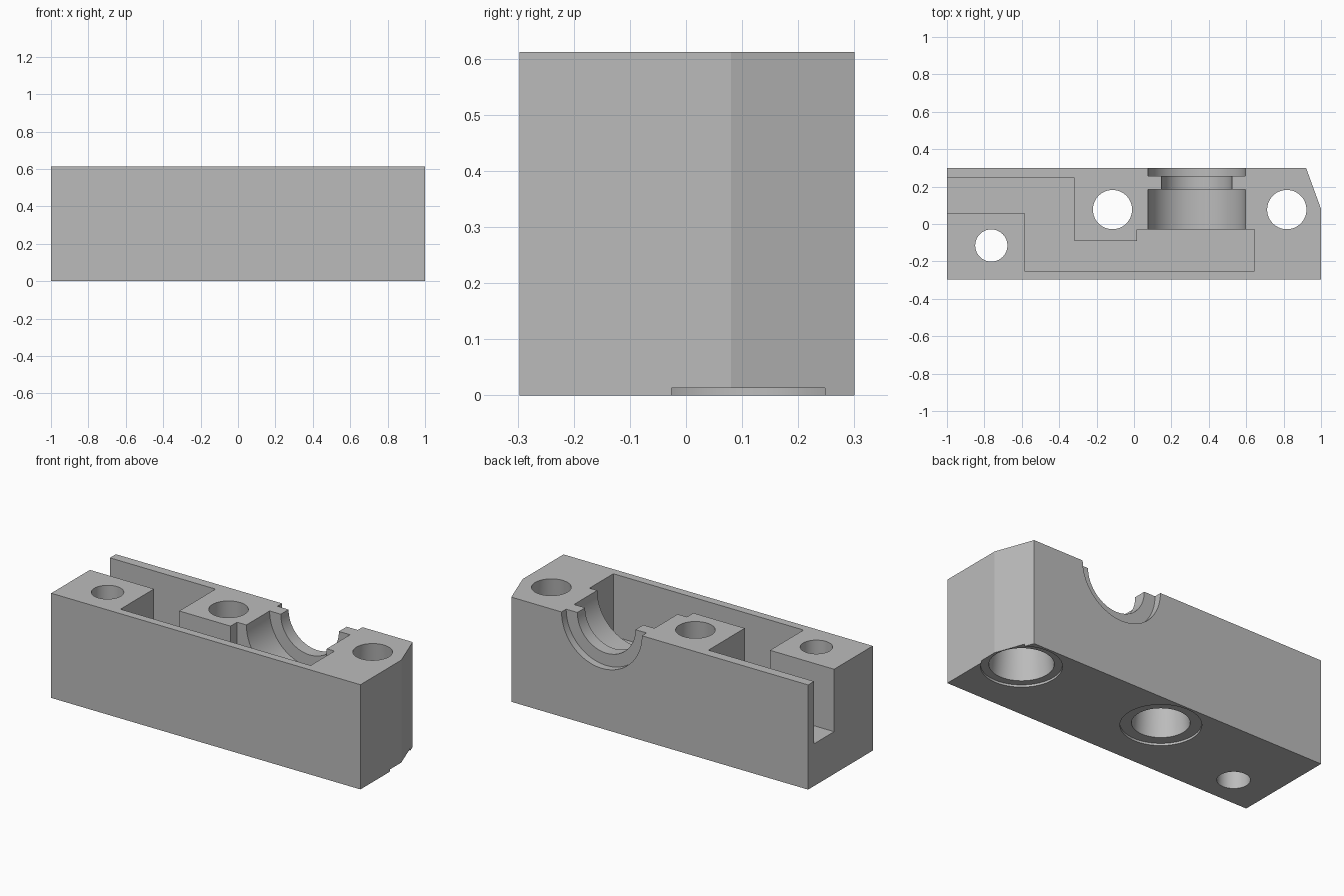
import bpy, bmesh, math
from mathutils import Matrix

default = bpy.data.objects.get("Cube")
if default:
    bpy.data.objects.remove(default, do_unlink=True)

HEIGHT = 0.612

grey = bpy.data.materials.new("plain grey")
grey.use_nodes = True
color = (0.5, 0.5, 0.5, 1)
grey.diffuse_color = color
grey.node_tree.nodes["Principled BSDF"].inputs["Base Color"].default_value = color


def finish(bm, name):
    bmesh.ops.recalc_face_normals(bm, faces=bm.faces)
    mesh = bpy.data.meshes.new(name)
    bm.to_mesh(mesh)
    bm.free()
    mesh.materials.append(grey)
    obj = bpy.data.objects.new(name, mesh)
    bpy.context.collection.objects.link(obj)
    return obj


def prism(name, outline, low, high):
    bm = bmesh.new()
    face = bm.faces.new([bm.verts.new((x, y, low)) for x, y in outline])
    top = bmesh.ops.extrude_face_region(bm, geom=[face])["geom"]
    verts = [v for v in top if isinstance(v, bmesh.types.BMVert)]
    bmesh.ops.translate(bm, verts=verts, vec=(0, 0, high - low))
    return finish(bm, name)


def cone(name, r_low, r_high, length, matrix):
    bm = bmesh.new()
    bmesh.ops.create_cone(bm, cap_ends=True, segments=80, radius1=r_low,
                          radius2=r_high, depth=length, matrix=matrix)
    return finish(bm, name)


def hole(name, x, y, r_low, r_high, low, high):
    return cone(name, r_low, r_high, high - low,
                Matrix.Translation((x, y, (low + high) / 2)))


def saddle(name, radius, front, back):
    move = Matrix.Translation((0.335, (front + back) / 2, HEIGHT))
    return cone(name, radius, radius, back - front,
                move @ Matrix.Rotation(math.pi / 2, 4, "X"))


# Block with one angled corner
block = prism("housing_block", [(-1, -0.297), (1, -0.297), (1, 0.08),
                                (0.92, 0.3), (-1, 0.3)], 0, HEIGHT)

# Stepped channel open at the left end
channel = [(-1.1, 0.245), (-0.317, 0.245), (-0.317, -0.09), (0.015, -0.09),
           (0.015, -0.03), (0.645, -0.03), (0.645, -0.25), (-0.585, -0.25),
           (-0.585, 0.06), (-1.1, 0.06)]
cutters = [prism("channel_cutter", channel, 0.247, 0.8)]

# Half-round saddle with a narrow collar
cutters += [
    saddle("inner_saddle_cutter", 0.26, -0.1, 0.185),
    saddle("collar_cutter", 0.188, 0.1, 0.4),
    saddle("outer_saddle_cutter", 0.26, 0.257, 0.4),
]

# Bolt holes, two of them tapered with a shallow bottom recess
cutters.append(hole("pin_hole_cutter", -0.763, -0.115, 0.086, 0.086, -0.1, 0.8))
for x, r_low in ((-0.115, 0.152), (0.817, 0.17)):
    cutters.append(hole("bolt_hole_cutter", x, 0.077, r_low, 0.104, -0.01, HEIGHT + 0.01))
    cutters.append(hole("recess_cutter", x, 0.077, 0.21, 0.21, -0.1, 0.013))

bpy.context.view_layer.objects.active = block
for cutter in cutters:
    cutter.hide_render = True
    cut = block.modifiers.new(cutter.name, "BOOLEAN")
    cut.operation = "DIFFERENCE"
    cut.solver = "EXACT"
    cut.object = cutter
    bpy.ops.object.modifier_apply(modifier=cut.name)
for cutter in cutters:
    bpy.data.objects.remove(cutter, do_unlink=True)

# Smooth round walls, crisp edges
bpy.ops.object.select_all(action="DESELECT")
block.select_set(True)
bpy.ops.object.shade_smooth_by_angle(angle=math.radians(15))
